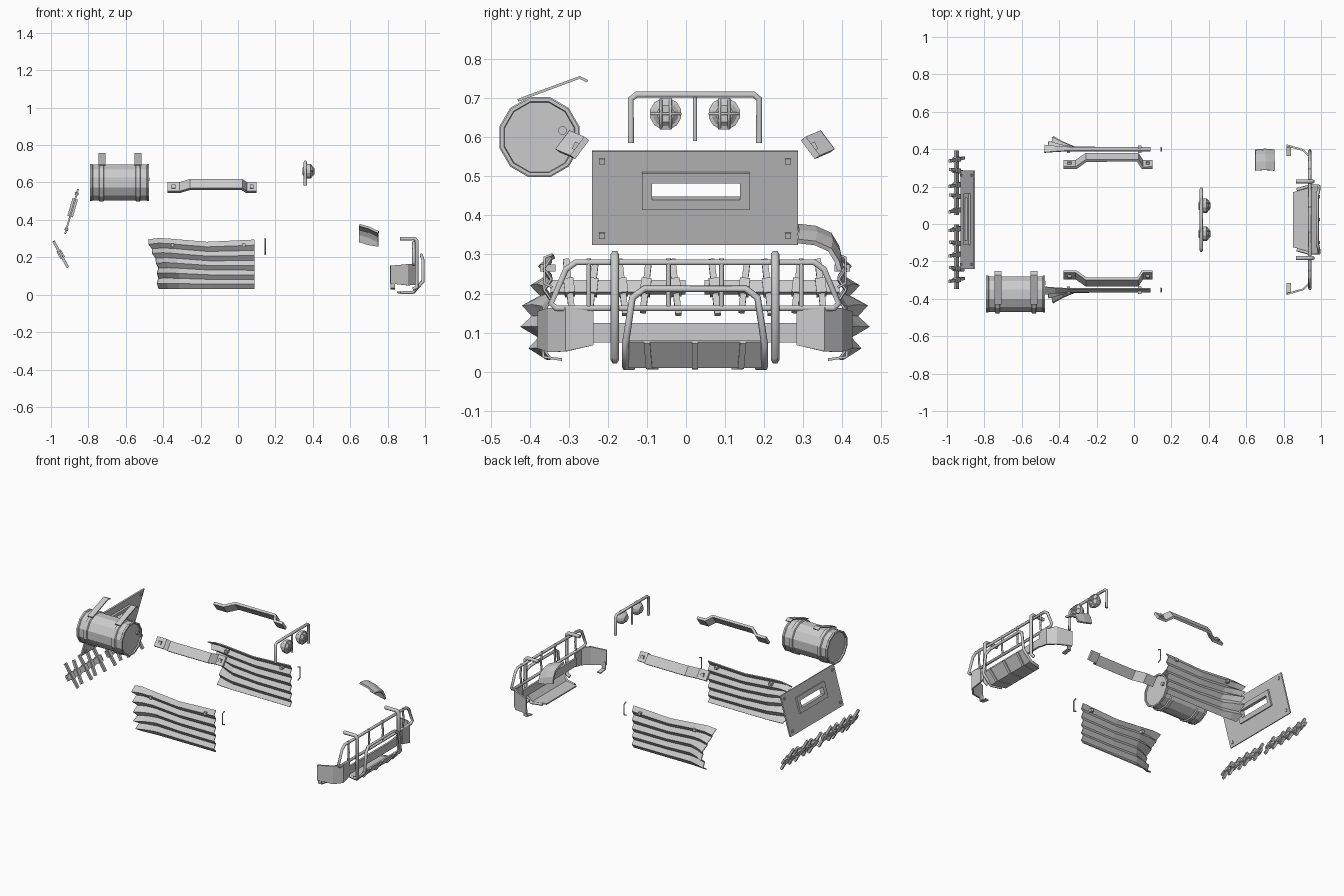
import bpy, bmesh, math
from mathutils import Matrix, Vector

if "Cube" in bpy.data.objects:
    bpy.data.objects.remove(bpy.data.objects["Cube"])

C = 0.023                       # symmetry plane of the kit in y


def finish(name, bm, thick=0.0):
    bmesh.ops.recalc_face_normals(bm, faces=bm.faces)
    me = bpy.data.meshes.new(name)
    bm.to_mesh(me)
    bm.free()
    ob = bpy.data.objects.new(name, me)
    bpy.context.collection.objects.link(ob)
    if thick:
        m = ob.modifiers.new("thickness", 'SOLIDIFY')
        m.thickness, m.offset = thick, 0
    return ob


def sheet(name, rows, thick):
    bm = bmesh.new()
    g = [[bm.verts.new(p) for p in r] for r in rows]
    for a, b in zip(g, g[1:]):
        for i in range(len(a) - 1):
            bm.faces.new((a[i], a[i + 1], b[i + 1], b[i]))
    return finish(name, bm, thick)


def box(name, loc, size, rot=Matrix()):
    bm = bmesh.new()
    m = Matrix.Translation(loc) @ rot @ Matrix.Diagonal((*size, 1))
    bmesh.ops.create_cube(bm, size=1, matrix=m)
    return finish(name, bm)


def lathe_x(name, profile, y, z, n=12):
    bm = bmesh.new()
    rings = []
    for x, r in profile:
        rings.append([bm.verts.new((x, y + r * math.sin(2 * math.pi * (i + .5) / n),
                                    z + r * math.cos(2 * math.pi * (i + .5) / n))) for i in range(n)])
    for a, b in zip(rings, rings[1:]):
        for i in range(n):
            bm.faces.new((a[i], a[(i + 1) % n], b[(i + 1) % n], b[i]))
    bm.faces.new(rings[0])
    bm.faces.new(rings[-1])
    return finish(name, bm)


def tube(name, pts, r, closed=False):
    cu = bpy.data.curves.new(name, 'CURVE')
    cu.dimensions, cu.fill_mode = '3D', 'FULL'
    cu.bevel_depth, cu.bevel_resolution, cu.use_fill_caps = r, 1, True
    s = cu.splines.new('POLY')
    s.points.add(len(pts) - 1)
    for p, q in zip(s.points, pts):
        p.co = (*q, 1)
    s.use_cyclic_u = closed
    ob = bpy.data.objects.new(name, cu)
    bpy.context.collection.objects.link(ob)
    bpy.ops.object.select_all(action='DESELECT')
    ob.select_set(True)
    bpy.context.view_layer.objects.active = ob
    bpy.ops.object.convert(target='MESH')
    return ob


def mirrored(half):
    # half path with y measured from the symmetry plane, continued on the other side
    return [(x, C + v, z) for x, v, z in half] + [(x, C - v, z) for x, v, z in reversed(half)]


# bull bar frame, uprights and centre loop
tube("bull_bar_frame", mirrored([(.94, -.355, .162), (.94, -.368, .175), (.94, -.33, .262), (.94, -.305, .28)]), .009, True)
for i, v in enumerate((-.272, -.068, .068, .272)):
    tube(f"bull_bar_rod_{i}", [(.94, C + v, .162), (.945, C + v, .22), (.94, C + v, .29)], .006)
for s in (-1, 1):
    y = C + s * .205
    tube(f"bull_bar_upright_{s}", [(.865, y, .3), (.945, y, .3), (.957, y, .288), (.957, y, .04), (.935, y, .03)], .011)
tube("bumper_loop", mirrored([(.87, -.16, .012), (.935, -.178, .012), (.99, -.178, .07),
                              (.988, -.16, .19), (.98, -.13, .212)]), .009)

# skid plate with straps
skid = [(.985, .178, .078), (.937, .17, .013), (.85, .147, .013)]
sheet("skid_plate", [[(x, C - w, z), (x, C + w, z)] for x, w, z in skid], .008)
for i, v in enumerate((-.123, 0, .123)):
    sheet(f"skid_strap_{i}", [[(x + .006, C + v * w / .178 - .008, z - .003), (x + .006, C + v * w / .178 + .008, z - .003)]
                              for x, w, z in skid], .008)

# bumper beam and bent corner plates
box("bumper_beam", (.935, C, .1), (.012, .53, .05))
for s in (-1, 1):
    path = [(.94, .26, .068, .16), (.945, .33, .052, .165), (.905, .372, .05, .163), (.815, .398, .06, .155)]
    sheet(f"bumper_corner_{s}", [[(x, C + s * v, lo), (x, C + s * v, hi)] for x, v, lo, hi in path], .01)
    sheet(f"corner_bracket_{s}", [[(.815, C + s * v, z), (.84, C + s * v, z)]
                                  for v, z in ((.39, .08), (.388, .038), (.34, .031))], .007)

# light bar with two round lamps
tube("light_bar", mirrored([(.36, -.164, .585), (.36, -.164, .698), (.36, -.15, .709)]), .009)
tube("light_bar_post", [(.36, C, .59), (.36, C, .705)], .006)
for s in (-1, 1):
    y = C + s * .075
    lathe_x(f"lamp_{s}", [(.345, .02), (.362, .036), (.375, .041), (.388, .041), (.39, .033), (.4, .022)], y, .66)
    for k in (-1, 1):
        tube(f"lamp_guard_{s}_{k}", [(.385, y + k * .012, .622), (.405, y + k * .012, .645),
                                     (.405, y + k * .012, .675), (.385, y + k * .012, .698)], .004)
    tube(f"lamp_guard_cross_{s}", [(.385, y - .038, .66), (.404, y - .015, .66),
                                   (.404, y + .015, .66), (.385, y + .038, .66)], .004)

# fuel drum with ribs, bung and straps
x0, x1 = -.79, -.475
prof = [(x0 + .008, .092), (x0, .094), (x0, .103), (x0 + .01, .103), (x0 + .014, .099)]
for x in (-.73, -.535):
    prof += [(x - .014, .099), (x - .01, .106), (x + .01, .106), (x + .014, .099)]
prof += [(x1 - .014, .099), (x1 - .01, .103), (x1, .103), (x1, .094), (x1 - .008, .092)]
lathe_x("drum", prof, -.375, .6)
lathe_x("drum_bung", [(x1 - .01, .011), (x1 + .003, .011)], -.316, .617, 8)
for i, x in enumerate((-.727, -.535)):
    sheet(f"drum_strap_{i}", [[(x - .018, y, z), (x + .018, y, z)] for y, z in
                              ((-.43, .694), (-.405, .704), (-.272, .753), (-.252, .743))], .007)


# armoured rear window plate with a viewing slot
def rear(y, z, off=0):
    return (-.855 - (.565 - z) * .29 + off, y, z)


def slot_plate(name, a, b, thick):
    def ring(r):
        y0, y1, z0, z1 = r
        return [rear(y, z) for y, z in ((y0, z0), (y1, z0), (y1, z1), (y0, z1), (y0, z0))]
    ob = sheet(name, [ring(a), ring(b)], thick)
    bm = bmesh.new()
    bm.from_mesh(ob.data)
    bmesh.ops.remove_doubles(bm, verts=bm.verts, dist=1e-5)
    bm.to_mesh(ob.data)
    bm.free()


hole = (-.087, .138, .444, .486)
slot_plate("rear_plate", (-.241, .287, .325, .565), hole, .009)
slot_plate("slot_frame", (-.113, .163, .418, .512), hole, .03)
tilt = Matrix.Rotation(math.atan(.29), 4, 'Y')
for y in (-.215, .261):
    for z in (.35, .54):
        box("plate_bolt", rear(y, z), (.02, .015, .015), tilt)

# two spiked rear grille strips
lean = Matrix.Rotation(-.5, 4, 'Y')
mid = Vector((-.948, 0, .216))
for s in (-1, 1):
    box(f"spike_rail_{s}", mid + Vector((0, C + s * .197, 0)), (.012, .345, .035), lean)
    for k in range(5):
        y = C + s * (.05 + .068 * k + .008 * (k % 2))
        rot = lean @ Matrix.Rotation(.1 * (-1) ** k, 4, 'X')
        box(f"spike_{s}_{k}", mid + Vector((0, y, 0)), (.014, .016, .16 - .015 * (k % 2)), rot)
        box(f"spike_clamp_{s}_{k}", mid + Vector((0, y, 0)), (.026, .026, .042), rot)

# corrugated side panels with torn, flared rear ends, and their hook clips
for s in (-1, 1):
    base = C + s * .377
    rows = []
    for k in range(11):
        t = k / 10
        flare = max(0, 1 - abs(t - .38) / .55)
        left = -.425 - .055 * max(0, (t - .45) / .55) - .008 * (k % 2)
        row = []
        for u, f, sag in ((0, 1, 0), (.1, .5, .004), (.22, .05, .002), (.55, 0, -.006), (1, 0, 0)):
            zig = (.009 + .009 * f) * (1 if k % 2 else -1)
            row.append((left + (.088 - left) * u, base + s * (zig + .058 * f * flare),
                        .032 + .261 * t + sag * 2 * t + .012 * (.5 - u) * (t * (1 - t) * 4)))
        rows.append(row)
    sheet(f"side_panel_{s}", rows, .006)
    for x in (-.35, .03):
        box(f"panel_bolt_{s}", (x, base, .265), (.018, .04, .018))
    tube(f"panel_clip_{s}", [(.145, base - s * .012, .3), (.145, base + s * .008, .292),
                             (.145, base + s * .008, .226), (.145, base - s * .012, .216)], .004)

# fender patch
arc = [(.285, .37), (.33, .365), (.368, .348), (.386, .318), (.393, .278)]
sheet("fender_patch", [[(.648, y, z + .003), (.7, y + .004, z - .012), (.75, y, max(z - .036, .274 - .004 * i))]
                       for i, (y, z) in enumerate(arc)], .012)

# roof grab rails: flat strips raised away from the roof edge
for s in (-1, 1):
    out = Vector((0, s * .92, .39))
    wide = Vector((0, s * .6, -.8)) * .03
    rows = []
    for x, h in ((-.378, 0), (-.31, 0), (-.255, .042), (-.03 + .05, .042), (.045, 0), (.1, 0)):
        p = Vector((x, C + s * .295, .573)) + out * h
        rows.append([p + wide, p - wide])
    sheet(f"grab_rail_{s}", rows, .016)
    for x in (-.345, .073):
        box(f"rail_bolt_{s}", Vector((x, C + s * .295, .573)) + out * .006, (.02, .022, .02),
            Matrix.Rotation(s * .4, 4, 'X'))
